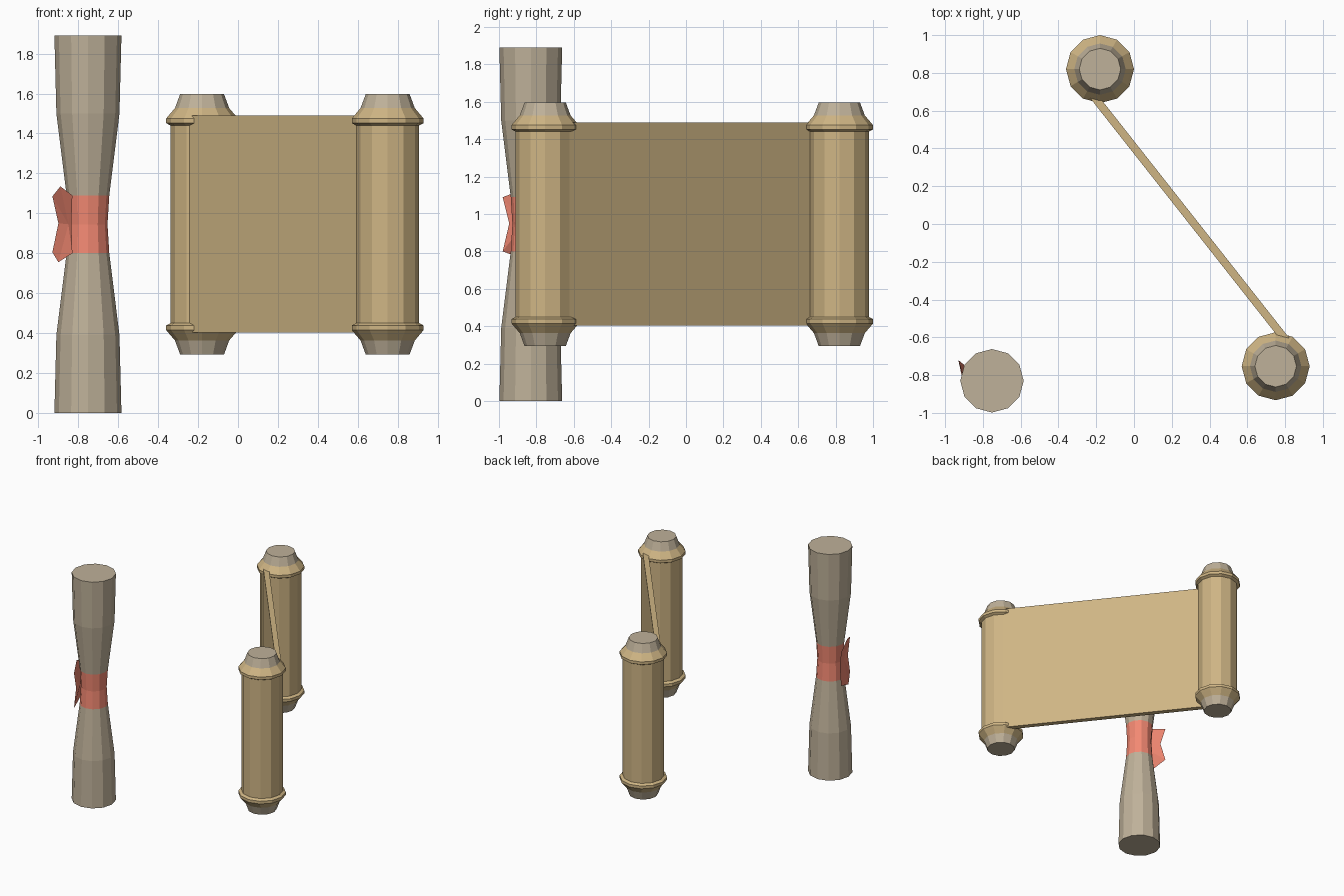
import bpy, math
from mathutils import Vector

if "Cube" in bpy.data.objects:
    bpy.data.objects.remove(bpy.data.objects["Cube"])


def material(name, rgb):
    m = bpy.data.materials.new(name)
    m.diffuse_color = (*rgb, 1)
    m.use_nodes = True
    m.node_tree.nodes["Principled BSDF"].inputs["Base Color"].default_value = m.diffuse_color
    return m


PARCHMENT = material("parchment", (0.62, 0.46, 0.23))
PALE = material("pale_paper", (0.52, 0.44, 0.32))
RED = material("ribbon_red", (0.90, 0.25, 0.17))
MID = 0.945


def add_mesh(name, verts, faces, mat):
    me = bpy.data.meshes.new(name)
    me.from_pydata(verts, [], faces)
    me.materials.append(mat)
    ob = bpy.data.objects.new(name, me)
    bpy.context.collection.objects.link(ob)
    return ob


def lathe(name, centre, profile, mat, caps=True, n=12):
    """Turn (radius, z) points, listed bottom to top, around a vertical axis."""
    verts = [(centre[0] + r * math.cos(math.tau * i / n),
              centre[1] + r * math.sin(math.tau * i / n), z)
             for r, z in profile for i in range(n)]
    faces = [(k * n + i, k * n + (i + 1) % n, (k + 1) * n + (i + 1) % n, (k + 1) * n + i)
             for k in range(len(profile) - 1) for i in range(n)]
    if caps:
        faces.append(tuple(reversed(range(n))))
        faces.append(tuple(range(len(verts) - n, len(verts))))
    return add_mesh(name, verts, faces, mat)


def mirrored(half):
    """Complete an upper half profile (offset from mid height) downwards."""
    return [(r, MID - h) for r, h in reversed(half)] + [(r, MID + h) for r, h in half]


# Rolled-up scroll, pinched at its waist, with a ribbon band
tied = (-0.752, -0.83)
lathe("tied_scroll_lower", tied, [(0.168, 0), (0.158, 0.39), (0.107, 0.80)], PALE)
lathe("tied_scroll_upper", tied, [(0.107, 1.09), (0.158, 1.50), (0.168, 1.89)], PALE)
lathe("ribbon_band", tied, [(0.107, 0.80), (0.098, MID), (0.107, 1.09)], RED)

# Ribbon bow: two notched tails meeting at a tall fold on the band
bow = [(-0.85, -0.87, MID), (-0.89, -0.86, 1.135), (-0.90, -0.86, 0.755),
       (-0.93, -0.72, 1.085), (-0.90, -0.745, 0.95), (-0.93, -0.72, 0.805),
       (-0.83, -0.98, 1.09), (-0.835, -0.945, 0.95), (-0.83, -0.98, 0.80)]
add_mesh("ribbon_bow", bow, [(0, 1, 3), (0, 3, 4), (0, 4, 5), (0, 5, 2),
                             (0, 6, 1), (0, 7, 6), (0, 8, 7), (0, 2, 8)], RED)

# Two rollers of the open scroll, each with end rims and pale knobs
rollers = {"back": (-0.18, 0.82), "front": (0.75, -0.753)}
for side, c in rollers.items():
    lathe(side + "_roll", c, mirrored([(0.158, 0.495), (0.18, 0.507), (0.18, 0.530),
                                       (0.165, 0.548), (0.136, 0.582)]), PARCHMENT)
    for end, s in (("upper", 1), ("lower", -1)):
        prof = [(0.136, MID + s * 0.582), (0.11, MID + s * 0.652)]
        lathe(f"{side}_{end}_knob", c, prof[::s], PALE)

# Flat sheet stretched between the rollers
a, b = Vector((-0.24, 0.71)), Vector((0.82, -0.635))
side = (b - a).orthogonal().normalized() * 0.021
plan = [a + side, a - side, b - side, b + side]
verts = [(p.x, p.y, z) for z in (0.403, 1.49) for p in plan]
add_mesh("open_sheet", verts, [(0, 1, 2, 3), (7, 6, 5, 4), (0, 4, 5, 1), (1, 5, 6, 2),
                               (2, 6, 7, 3), (3, 7, 4, 0)], PARCHMENT)
